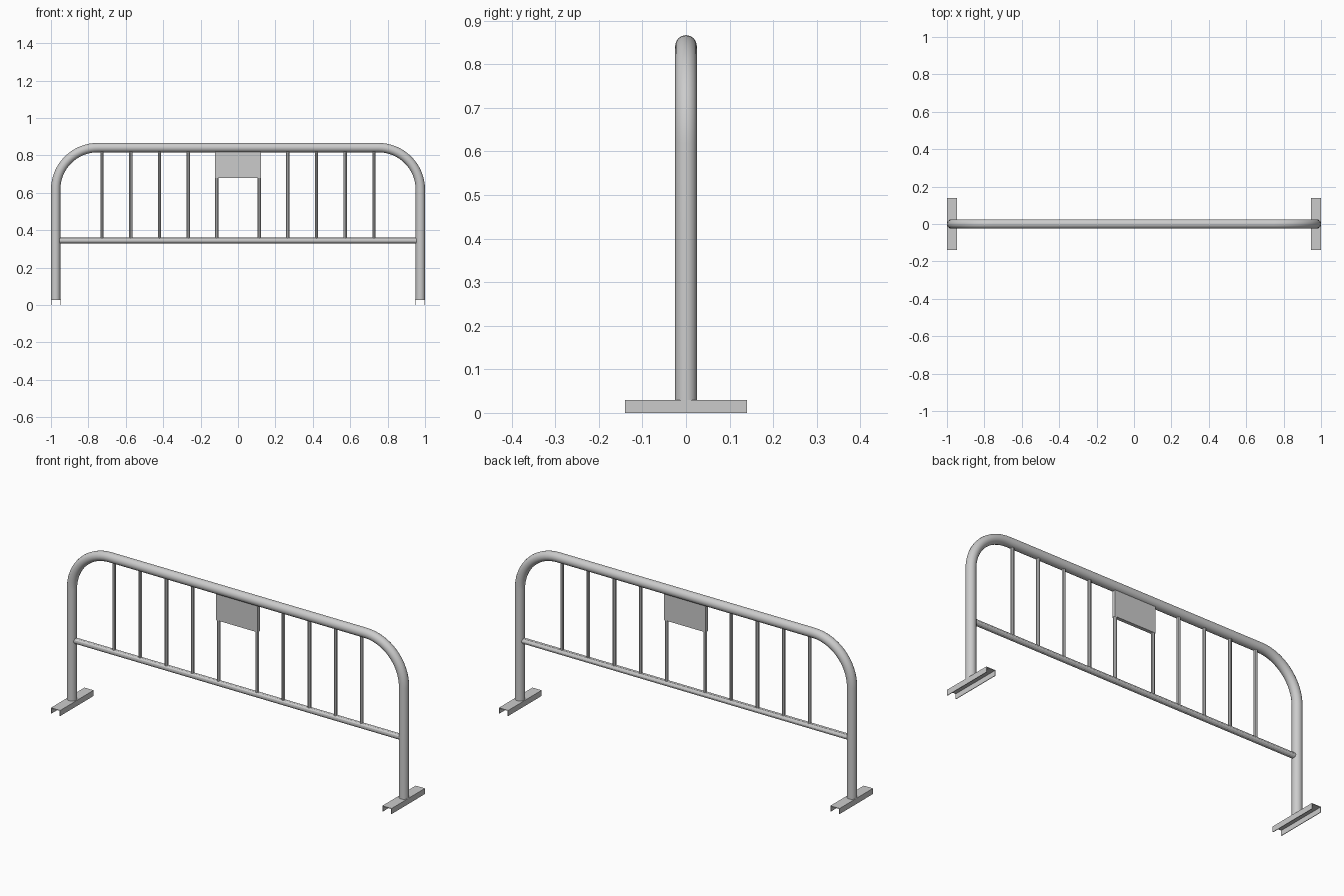
import bpy, bmesh
from math import pi, sin, cos
from mathutils import Vector

if "Cube" in bpy.data.objects:
    bpy.data.objects.remove(bpy.data.objects["Cube"])


def tube(name, pts, r, res=6):
    """Capped round tube swept along a path."""
    cu = bpy.data.curves.new(name, 'CURVE')
    cu.dimensions = '3D'
    cu.bevel_depth = r
    cu.bevel_resolution = res
    cu.use_fill_caps = True
    sp = cu.splines.new('POLY')
    sp.points.add(len(pts) - 1)
    for p, co in zip(sp.points, pts):
        p.co = (*co, 1)
    sp.use_smooth = True
    tmp = bpy.data.objects.new(name + "_path", cu)
    bpy.context.collection.objects.link(tmp)
    dg = bpy.context.evaluated_depsgraph_get()
    me = bpy.data.meshes.new_from_object(tmp.evaluated_get(dg))
    bpy.data.objects.remove(tmp)
    ob = bpy.data.objects.new(name, me)
    bpy.context.collection.objects.link(ob)
    bpy.ops.object.select_all(action='DESELECT')
    ob.select_set(True)
    bpy.context.view_layer.objects.active = ob
    bpy.ops.object.shade_smooth_by_angle()
    return ob


def extrude_profile(name, profile, y0, y1):
    """Flat-faced solid from an x/z profile extruded along y."""
    bm = bmesh.new()
    face = bm.faces.new([bm.verts.new((x, y0, z)) for x, z in profile])
    ext = bmesh.ops.extrude_face_region(bm, geom=[face])
    verts = [v for v in ext['geom'] if isinstance(v, bmesh.types.BMVert)]
    bmesh.ops.translate(bm, verts=verts, vec=Vector((0, y1 - y0, 0)))
    bmesh.ops.recalc_face_normals(bm, faces=bm.faces)
    me = bpy.data.meshes.new(name)
    bm.to_mesh(me)
    bm.free()
    ob = bpy.data.objects.new(name, me)
    bpy.context.collection.objects.link(ob)
    return ob


POST_X, TOP_Z, BEND = 0.975, 0.842, 0.225
RAIL_Z, FOOT_H = 0.345, 0.03

# Main bent frame: right post and bend, then the mirrored left half
arc = [(POST_X - BEND + BEND * cos(a), 0, TOP_Z - BEND + BEND * sin(a))
       for a in (i * pi / 2 / 16 for i in range(17))]
half = [(POST_X, 0, FOOT_H - 0.001)] + arc
tube("main_frame", half + [(-x, y, z) for x, y, z in reversed(half)], 0.025)

# Lower rail
tube("lower_rail", [(-0.955, 0, RAIL_Z), (0.955, 0, RAIL_Z)], 0.015, 4)

# Upright bars
for i in range(5):
    for side, s in (("left", -1), ("right", 1)):
        x = s * (0.113 + i * 0.1535)
        tube(f"upright_bar_{side}_{i + 1}",
             [(x, 0, RAIL_Z), (x, 0, TOP_Z - 0.015)], 0.009, 2)

# Sign plate between the two middle bars
extrude_profile("sign_plate",
                [(-0.122, 0.68), (0.122, 0.68), (0.122, 0.825), (-0.122, 0.825)],
                -0.0095, 0.0095)

# Channel feet, open underneath
W, T = 0.027, 0.003
for side, s in (("left", -1), ("right", 1)):
    c = s * 0.973
    prof = [(-W, 0), (-W, FOOT_H), (W, FOOT_H), (W, 0),
            (W - T, 0), (W - T, FOOT_H - T), (T - W, FOOT_H - T), (T - W, 0)]
    extrude_profile(f"foot_{side}", [(c + x, z) for x, z in prof], -0.14, 0.14)
